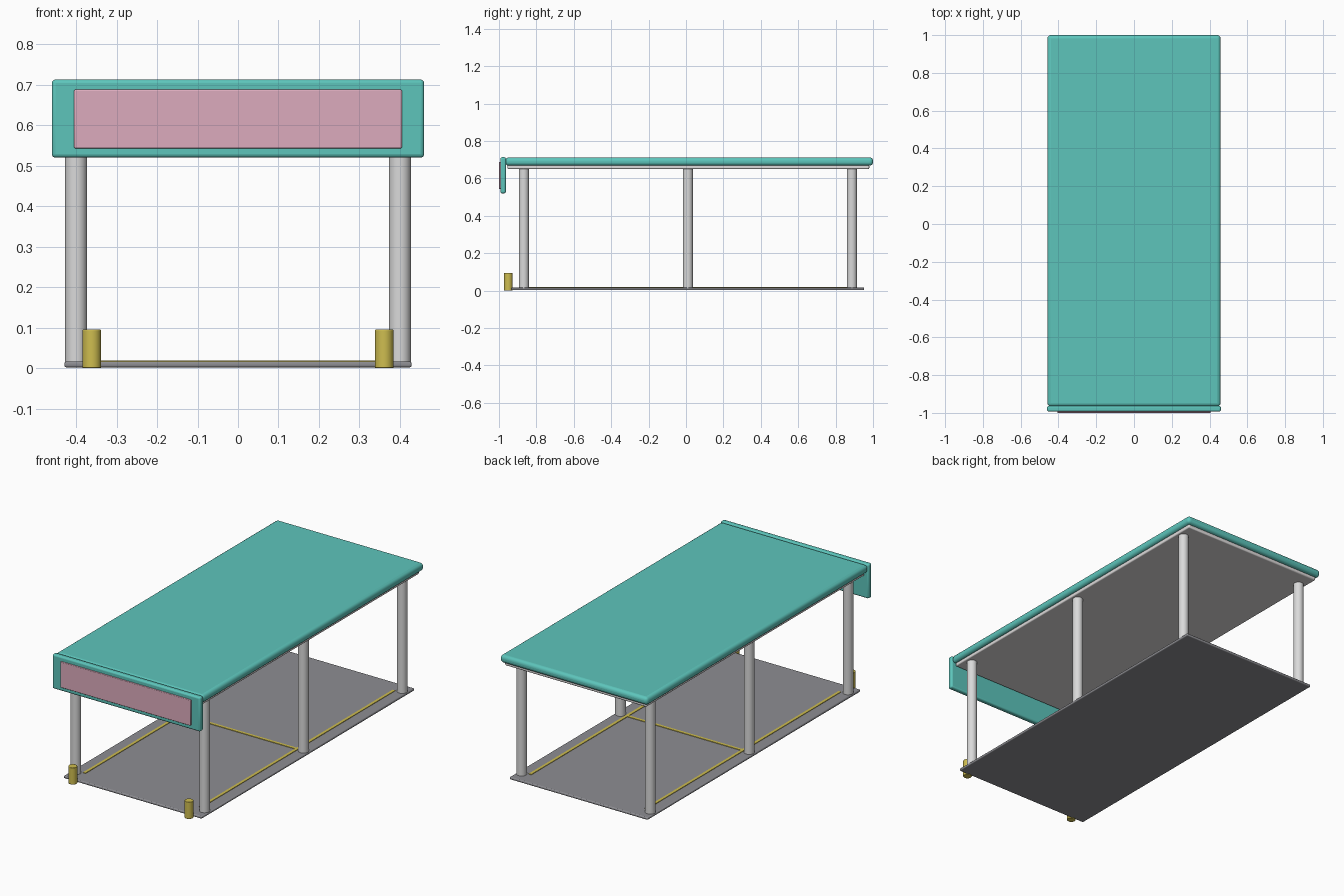
import bpy
import math

cube = bpy.data.objects.get("Cube")
if cube:
    bpy.data.objects.remove(cube, do_unlink=True)


def material(name, r, g, b):
    m = bpy.data.materials.new(name)
    m.use_nodes = True
    m.diffuse_color = (r, g, b, 1)
    bsdf = m.node_tree.nodes["Principled BSDF"]
    bsdf.inputs["Base Color"].default_value = (r, g, b, 1)
    bsdf.inputs["Roughness"].default_value = 0.6
    return m


TEAL = material("teal", 0.11, 0.56, 0.50)
PINK = material("pink", 0.72, 0.41, 0.51)
YELLOW = material("yellow", 0.62, 0.51, 0.08)
STEEL = material("light_steel", 0.70, 0.70, 0.70)
LINING = material("ceiling_white", 0.74, 0.72, 0.72)
CONCRETE = material("concrete", 0.27, 0.27, 0.29)


def finish(obj, name, mat, bevel, segments):
    obj.name = name
    obj.data.materials.append(mat)
    if bevel:
        mod = obj.modifiers.new("rounded_edges", 'BEVEL')
        mod.width = bevel
        mod.segments = segments
        mod.limit_method = 'ANGLE'
    bpy.ops.object.shade_smooth_by_angle(angle=math.radians(35))
    return obj


def box(name, mat, x, y, z, bevel=0, segments=3):
    """Box given by its (min, max) range on each axis."""
    ranges = (x, y, z)
    bpy.ops.mesh.primitive_cube_add(size=1, location=[(a + b) / 2 for a, b in ranges])
    obj = bpy.context.object
    obj.scale = [b - a for a, b in ranges]
    bpy.ops.object.transform_apply(location=False, rotation=False, scale=True)
    return finish(obj, name, mat, bevel, segments)


def post(name, mat, x, y, radius, z, bevel=0):
    bpy.ops.mesh.primitive_cylinder_add(vertices=32, radius=radius, depth=z[1] - z[0],
                                        location=(x, y, (z[0] + z[1]) / 2))
    return finish(bpy.context.object, name, mat, bevel, 2)


# Canopy roof, its lining and the front sign board
box("canopy_roof", TEAL, (-0.458, 0.458), (-0.966, 1.0), (0.668, 0.712), 0.018, 4)
box("ceiling_lining", LINING, (-0.44, 0.44), (-0.955, 0.98), (0.650, 0.672), 0.006)
box("front_fascia", TEAL, (-0.46, 0.46), (-0.993, -0.963), (0.52, 0.713), 0.009)
box("fascia_panel", PINK, (-0.405, 0.405), (-1.0, -0.99), (0.543, 0.688), 0.003, 2)

# Ground slab
SLAB_TOP = 0.016
box("ground_slab", CONCRETE, (-0.429, 0.429), (-0.935, 0.953), (0.002, SLAB_TOP), 0.005)

# Painted bay lines, columns and bollards, repeated on both sides
line_z = (SLAB_TOP - 0.001, SLAB_TOP + 0.003)
box("cross_line", YELLOW, (-0.36, 0.36), (0.002, 0.018), line_z)
for side, s in (("right", -1), ("left", 1)):
    box(f"{side}_bay_line", YELLOW, (s * 0.36 - 0.008, s * 0.36 + 0.008),
        (-0.85, 0.87), line_z)
    for place, y in (("front", -0.867), ("middle", 0.01), ("back", 0.887)):
        post(f"{side}_{place}_column", STEEL, s * 0.40, y, 0.027, (0.004, 0.655))
    post(f"{side}_bollard", YELLOW, s * 0.361, -0.95, 0.023, (0.0, 0.095), 0.002)
